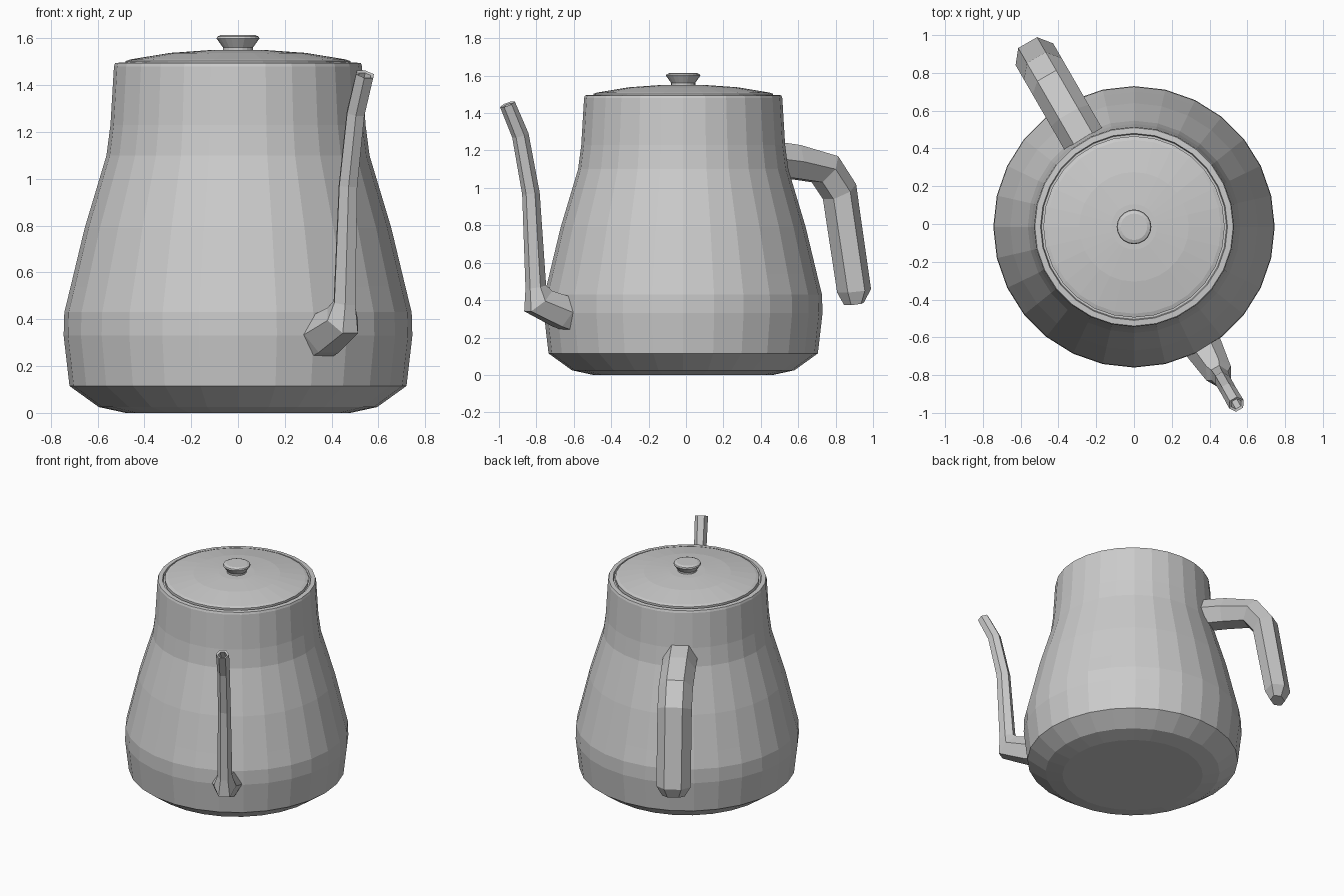
import bpy, bmesh
from math import cos, sin, pi, radians
from mathutils import Vector

if "Cube" in bpy.data.objects:
    bpy.data.objects.remove(bpy.data.objects["Cube"])

CENTRE = Vector((0, -0.015, 0))
OUT = Vector((cos(radians(-60)), sin(radians(-60)), 0))   # spout direction
SIDE = Vector((-OUT.y, OUT.x, 0))
UP = Vector((0, 0, 1))


def make_object(name, bm):
    bmesh.ops.recalc_face_normals(bm, faces=bm.faces)
    mesh = bpy.data.meshes.new(name)
    bm.to_mesh(mesh)
    bm.free()
    obj = bpy.data.objects.new(name, mesh)
    bpy.context.collection.objects.link(obj)
    return obj


def skin(name, rings, caps):
    """Bridge equal rings of points, capping the ends asked for."""
    bm = bmesh.new()
    loops = [[bm.verts.new(p) for p in ring] for ring in rings]
    n = len(loops[0])
    for a, b in zip(loops, loops[1:]):
        for i in range(n):
            j = (i + 1) % n
            bm.faces.new((a[i], a[j], b[j], b[i]))
    for end in caps:
        bm.faces.new(loops[end])
    return make_object(name, bm)


def lathe(name, profile, sides):
    rings = [[CENTRE + Vector((r * cos(2 * pi * i / sides), r * sin(2 * pi * i / sides), z))
              for i in range(sides)] for r, z in profile]
    return skin(name, rings, (0, -1))


def tube(name, path, direction, caps):
    """Hexagonal tube; path rows: distance, height, tilt in degrees, half depth, half width."""
    rings = []
    for d, z, tilt, depth, width in path:
        t = radians(tilt)
        normal = -direction * sin(t) + UP * cos(t)
        middle = CENTRE + direction * d + UP * z
        rings.append([middle + SIDE * width * cos(k * pi / 3)
                      + normal * depth * sin(k * pi / 3) / sin(pi / 3) for k in range(6)])
    return skin(name, rings, caps)


# Pot body with rounded foot and recessed rim
lathe("body", [(0.48, 0), (0.595, 0.025), (0.72, 0.115), (0.745, 0.33), (0.742, 0.43),
               (0.715, 0.54), (0.655, 0.79), (0.595, 0.99), (0.562, 1.10), (0.545, 1.23),
               (0.53, 1.48), (0.525, 1.495), (0.495, 1.497), (0.49, 1.48)], 28)

# Lid and knob
lathe("lid", [(0.48, 1.475), (0.48, 1.503), (0.46, 1.51), (0.29, 1.538), (0.12, 1.55)], 28)
lathe("lid_knob", [(0.065, 1.545), (0.065, 1.562), (0.092, 1.60), (0.088, 1.608), (0.07, 1.615)], 20)

# Spout, open at the tip
tube("spout", [(0.64, 0.31, 20, 0.09, 0.105), (0.74, 0.335, 25, 0.085, 0.10),
               (0.895, 0.395, 50, 0.085, 0.075), (0.91, 0.47, 80, 0.05, 0.05),
               (0.94, 0.97, 84, 0.042, 0.043), (1.005, 1.28, 73, 0.04, 0.042),
               (1.085, 1.447, 65, 0.036, 0.044), (1.083, 1.442, 65, 0.024, 0.03),
               (1.03, 1.33, 65, 0.024, 0.03)], OUT, (0, -1))

# Handle: one bent bar with a blunt lower end
tube("handle", [(0.45, 1.165, 0, 0.095, 0.115), (0.68, 1.14, -8, 0.09, 0.115),
                (0.875, 1.10, -35, 0.085, 0.115), (0.965, 0.98, -60, 0.08, 0.115),
                (1.055, 0.45, -82, 0.072, 0.115), (1.055, 0.38, -80, 0.04, 0.075)],
     -OUT, (0, -1))
